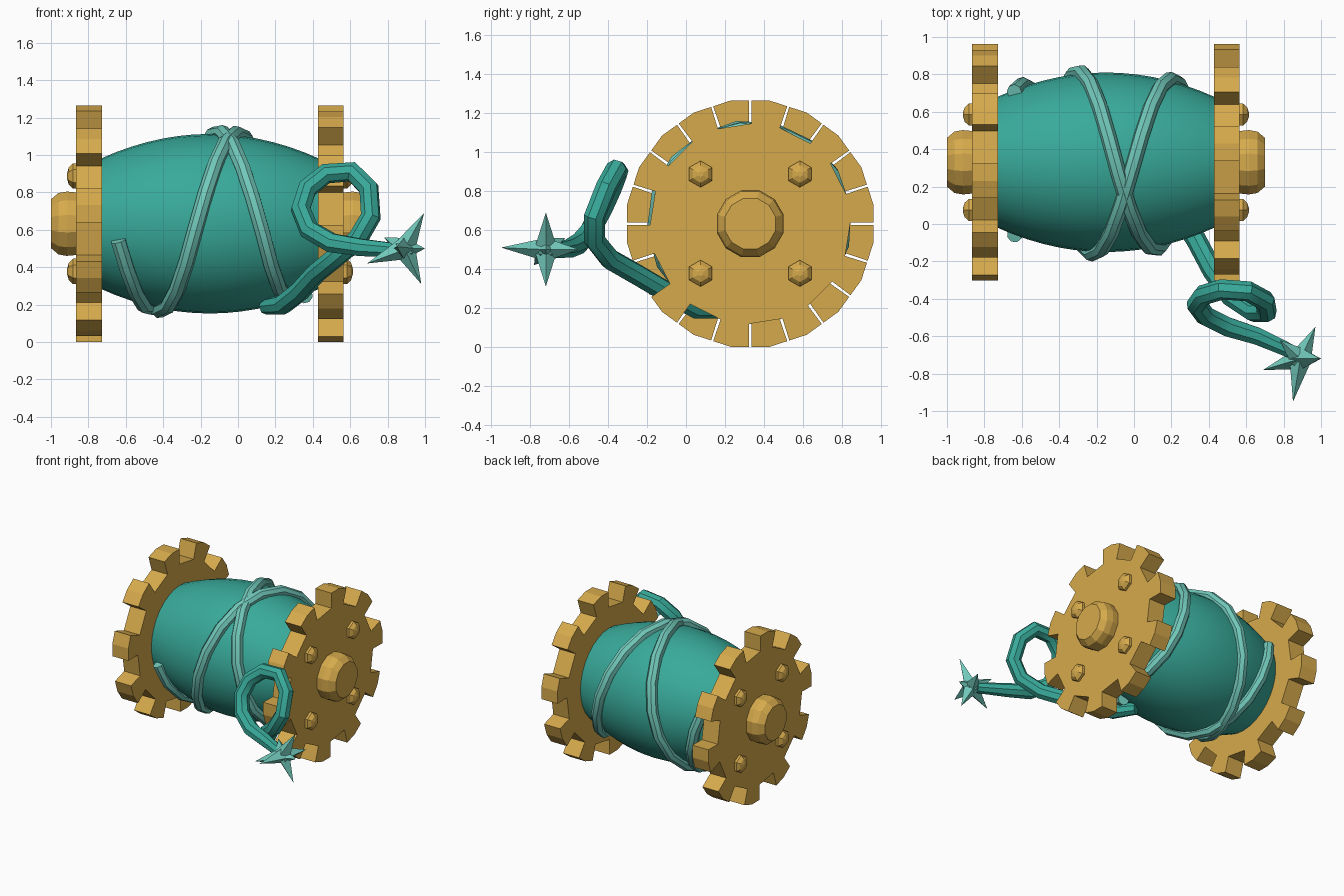
import bpy, bmesh, math
from mathutils import Vector, Matrix

if "Cube" in bpy.data.objects:
    bpy.data.objects.remove(bpy.data.objects["Cube"])

AX_X, AX_Y, AX_Z = -0.15, 0.33, 0.6325   # centre of the drum axis (along x)


def material(name, rgb):
    m = bpy.data.materials.new(name)
    lin = [((c / 255 + 0.055) / 1.055) ** 2.4 for c in rgb]
    m.diffuse_color = (*lin, 1)
    m.use_nodes = True
    m.node_tree.nodes["Principled BSDF"].inputs["Base Color"].default_value = m.diffuse_color
    return m


GOLD = material("gold", (214, 170, 76))
TEAL = material("teal", (56, 170, 154))
MINT = material("light_teal", (113, 200, 186))


def add_object(name, bm, mat, smooth=None):
    bmesh.ops.recalc_face_normals(bm, faces=bm.faces[:])
    me = bpy.data.meshes.new(name)
    bm.to_mesh(me)
    bm.free()
    me.materials.append(mat)
    ob = bpy.data.objects.new(name, me)
    bpy.context.collection.objects.link(ob)
    if smooth:
        bpy.ops.object.select_all(action='DESELECT')
        ob.select_set(True)
        bpy.context.view_layer.objects.active = ob
        bpy.ops.object.shade_smooth_by_angle(angle=math.radians(smooth))
    return ob


def ring_stack(bm, profile, sides, y, z, phase=0.0):
    """Lathe a list of (x, radius) about an x-parallel axis, capped at both ends."""
    rings = []
    for x, r in profile:
        rings.append([bm.verts.new((x, y + r * math.cos(a), z + r * math.sin(a)))
                      for a in (phase + 2 * math.pi * i / sides for i in range(sides))])
    for a, b in zip(rings, rings[1:]):
        for i in range(sides):
            j = (i + 1) % sides
            bm.faces.new((a[i], a[j], b[j], b[i]))
    bm.faces.new(rings[0])
    bm.faces.new(rings[-1])


def drum_radius(x):
    return 0.48 - 0.13 * ((x - AX_X) / 0.58) ** 2


def tube(name, points, radius, mat, radii=None):
    cu = bpy.data.curves.new(name, 'CURVE')
    cu.dimensions = '3D'
    cu.bevel_depth = radius
    cu.bevel_resolution = 2
    cu.use_fill_caps = True
    sp = cu.splines.new('POLY')
    sp.points.add(len(points) - 1)
    for i, p in enumerate(points):
        sp.points[i].co = (*p, 1)
        sp.points[i].radius = radii[i] if radii else 1
    tmp = bpy.data.objects.new(name + "_path", cu)
    bpy.context.collection.objects.link(tmp)
    dg = bpy.context.evaluated_depsgraph_get()
    bm = bmesh.new()
    bm.from_mesh(bpy.data.meshes.new_from_object(tmp.evaluated_get(dg)))
    bpy.data.objects.remove(tmp)
    bmesh.ops.remove_doubles(bm, verts=bm.verts[:], dist=1e-5)
    return add_object(name, bm, mat, smooth=35)


# Barrel-shaped drum
bm = bmesh.new()
xs = [AX_X - 0.59 + 1.18 * i / 14 for i in range(15)]
ring_stack(bm, [(x, drum_radius(x)) for x in xs], 32, AX_Y, AX_Z)
add_object("drum", bm, TEAL, smooth=40)

# Toothed wheels with hubs and bolts on both ends
for side, label, first in ((1, "right", 9), (-1, "left", 27)):
    x_in, x_out = AX_X + side * 0.578, AX_X + side * 0.715

    outline = []
    for k in range(10):
        c = first + 36 * k
        for da, r in ((-8.2, 0.515), (-8.5, 0.6325), (0, 0.6404), (8.5, 0.6325), (8.2, 0.515)):
            a = math.radians(c + da)
            outline.append((AX_Y + r * math.cos(a), AX_Z + r * math.sin(a)))
    bm = bmesh.new()
    inner = [bm.verts.new((x_in, y, z)) for y, z in outline]
    outer = [bm.verts.new((x_out, y, z)) for y, z in outline]
    n = len(outline)
    for i in range(n):
        j = (i + 1) % n
        bm.faces.new((inner[i], inner[j], outer[j], outer[i]))
    bm.faces.new(inner)
    bm.faces.new(outer)
    add_object(label + "_wheel", bm, GOLD)

    bm = bmesh.new()
    hub = ((-0.01, 0.172), (0.05, 0.178), (0.095, 0.17), (0.135, 0.135))
    ring_stack(bm, [(x_out + side * d, r) for d, r in hub], 12, AX_Y, AX_Z, math.pi / 12)
    add_object(label + "_hub", bm, GOLD)

    bm = bmesh.new()
    bolt = ((-0.01, 0.068), (0.018, 0.068), (0.04, 0.045), (0.049, 0.015))
    for sy in (-1, 1):
        for sz in (-1, 1):
            ring_stack(bm, [(x_out + side * d, r) for d, r in bolt], 6,
                       AX_Y + sy * 0.255, AX_Z + sz * 0.255, math.pi / 6)
    add_object(label + "_bolts", bm, GOLD)


# Vines wound round the drum; keys are (angle from front over the top, x)
def vine(name, keys):
    pts = []
    a0, a1 = keys[0][0], keys[-1][0]
    steps = round((a1 - a0) / 22)
    for i in range(steps + 1):
        a = a0 + (a1 - a0) * i / steps
        for (p, xp), (q, xq) in zip(keys, keys[1:]):
            if p <= a <= q + 1e-6:
                x = xp + (xq - xp) * (a - p) / (q - p)
                break
        r = drum_radius(x) + 0.012
        t = math.radians(a)
        pts.append((x, AX_Y - r * math.cos(t), AX_Z + r * math.sin(t)))
    tube(name, pts, 0.042, MINT)


vine("rising_vine", [(-200, -0.64), (-90, -0.42), (0, -0.22), (90, 0.0), (180, 0.21), (260, 0.36)])
vine("falling_vine", [(-72, 0.26), (0, 0.12), (90, -0.10), (180, -0.30), (270, -0.48), (347, -0.64)])

# Curled tail
tail = [(0.15, 0.20, 0.19), (0.24, 0.05, 0.20), (0.33, -0.08, 0.27), (0.42, -0.25, 0.37),
        (0.52, -0.39, 0.45), (0.64, -0.47, 0.55), (0.71, -0.47, 0.67), (0.70, -0.41, 0.82),
        (0.61, -0.36, 0.91), (0.47, -0.35, 0.90), (0.37, -0.38, 0.82), (0.335, -0.43, 0.71),
        (0.38, -0.49, 0.60), (0.50, -0.55, 0.53), (0.66, -0.60, 0.505), (0.86, -0.69, 0.49)]
tube("curled_tail", tail, 0.055, TEAL,
     [0.8] + [1.0] * 11 + [1.0, 1.0, 0.9, 0.7])

# Spiked star on the tail tip
centre = Vector((0.89, -0.72, 0.50))
tips = [(0.995, -0.72, 0.69), (0.98, -0.72, 0.31), (0.85, -0.95, 0.51), (0.97, -0.55, 0.50),
        (0.69, -0.78, 0.42), (1.0, -0.72, 0.50), (0.78, -0.62, 0.56)]
bm = bmesh.new()
bmesh.ops.create_icosphere(bm, subdivisions=1, radius=0.06, matrix=Matrix.Translation(centre))
for tip in tips:
    d = Vector(tip) - centre
    m = (Matrix.Translation(centre + d / 2)
         @ d.to_track_quat('Z', 'Y').to_matrix().to_4x4())
    bmesh.ops.create_cone(bm, cap_ends=True, segments=4, radius1=0.06, radius2=0,
                          depth=d.length, matrix=m)
add_object("tail_star", bm, MINT)
